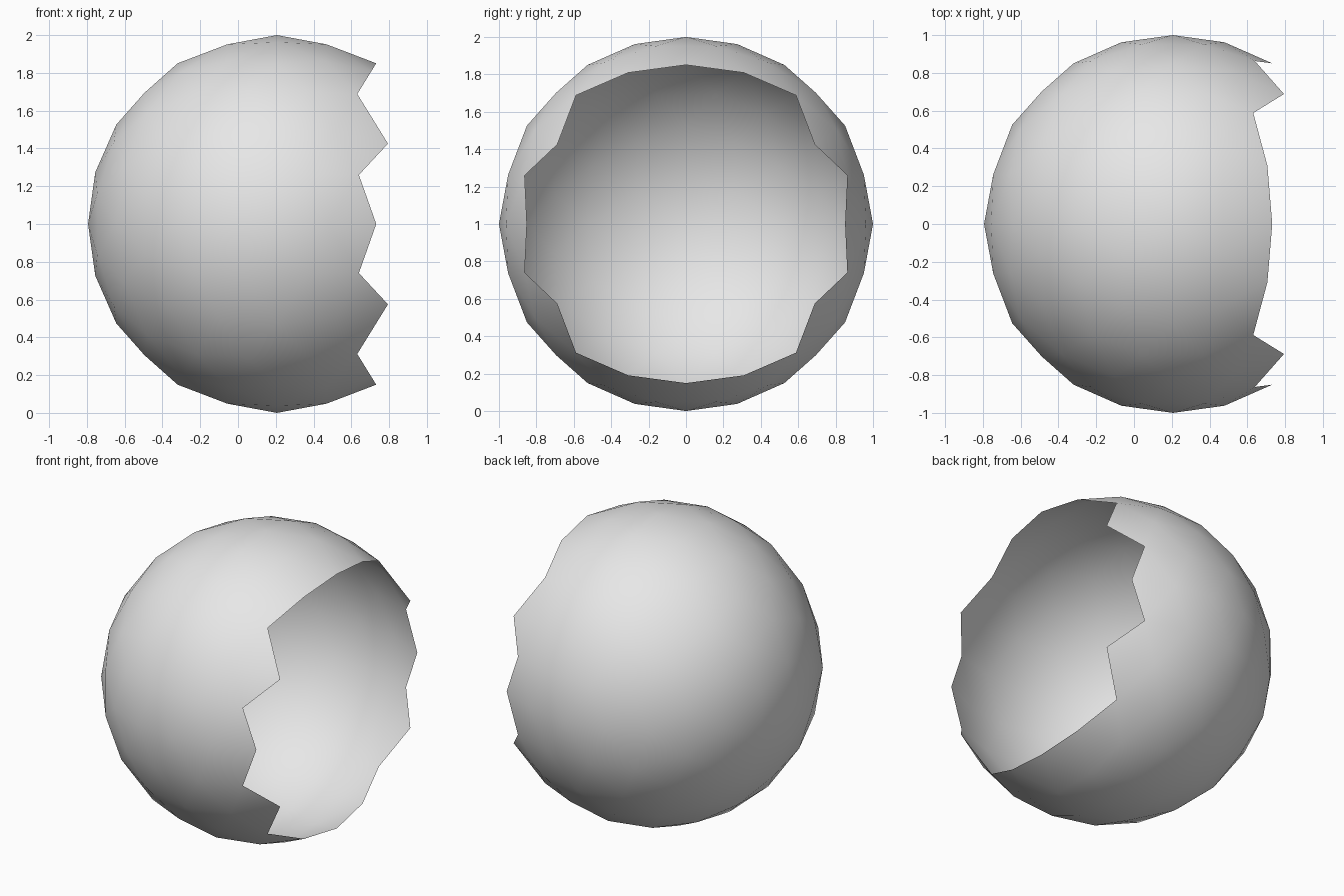
import bpy
import bmesh
from mathutils import Vector

cube = bpy.data.objects.get("Cube")
if cube:
    bpy.data.objects.remove(cube, do_unlink=True)

# Single light grey material
grey = bpy.data.materials.new("light grey")
grey.use_nodes = True
grey.diffuse_color = (0.8, 0.8, 0.8, 1)
grey.node_tree.nodes["Principled BSDF"].inputs["Base Color"].default_value = (0.8, 0.8, 0.8, 1)

# Icosahedron with its two-fold axes on x, y and z
PHI = (1 + 5 ** 0.5) / 2
bm = bmesh.new()
for a in (-1, 1):
    for b in (-PHI, PHI):
        for co in ((b, 0, a), (a, b, 0), (0, a, b)):
            bm.verts.new(Vector(co).normalized())
bmesh.ops.convex_hull(bm, input=bm.verts[:])

# Two rounds of subdivision, each pushed out to the unit sphere
for _ in range(2):
    bmesh.ops.subdivide_edges(bm, edges=bm.edges[:], cuts=1, use_grid_fill=True)
    for v in bm.verts:
        v.co.normalize()
bmesh.ops.triangulate(bm, faces=[f for f in bm.faces if len(f.verts) > 3])
bmesh.ops.recalc_face_normals(bm, faces=bm.faces[:])

# Break the shell open on the +x side along whole triangles
opening = [f for f in bm.faces if f.calc_center_median().x > 0.5]
bmesh.ops.delete(bm, geom=opening, context='FACES')

# Centre on x and stand on the ground
mid_x = (min(v.co.x for v in bm.verts) + max(v.co.x for v in bm.verts)) / 2
bmesh.ops.translate(bm, verts=bm.verts[:], vec=(-mid_x, 0, 1))
for f in bm.faces:
    f.smooth = True

mesh = bpy.data.meshes.new("broken_shell")
bm.to_mesh(mesh)
bm.free()
mesh.materials.append(grey)
shell = bpy.data.objects.new("broken_shell", mesh)
bpy.context.collection.objects.link(shell)
